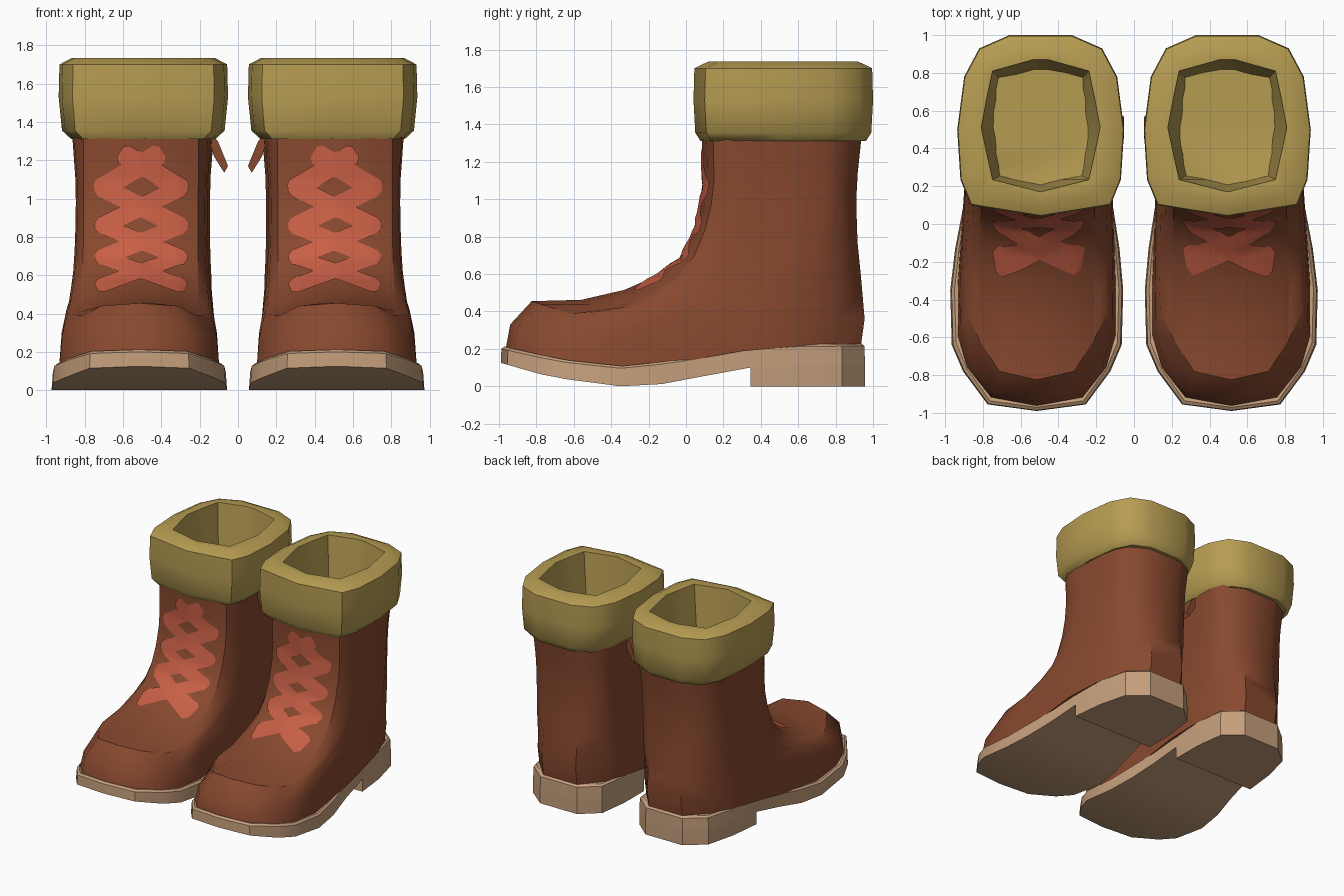
import bpy, bmesh
from mathutils import Vector
from mathutils.bvhtree import BVHTree

cube = bpy.data.objects.get("Cube")
if cube:
    bpy.data.objects.remove(cube)


def material(name, rgb):
    m = bpy.data.materials.new(name)
    m.use_nodes = True
    m.diffuse_color = (*rgb, 1)
    m.node_tree.nodes["Principled BSDF"].inputs["Base Color"].default_value = (*rgb, 1)
    return m


LEATHER = material("brown_leather", (0.245, 0.066, 0.028))
SOLE = material("tan_sole", (0.56, 0.345, 0.2))
CUFF = material("golden_cuff", (0.47, 0.335, 0.085))
LACE = material("coral_lace", (0.57, 0.113, 0.06))


def curve(pts, t):
    """Piecewise linear value at t."""
    for (a, va), (b, vb) in zip(pts, pts[1:]):
        if t <= b:
            return va + (vb - va) * max(0, (t - a) / (b - a))
    return pts[-1][1]


def finish(bm, name, mat, angle):
    """Smooth shade with sharp creases, then mirror to make the pair."""
    for f in bm.faces:
        f.smooth = True
    bm.normal_update()
    for e in bm.edges:
        if len(e.link_faces) != 2 or e.calc_face_angle(0) > angle:
            e.smooth = False
    mesh = bpy.data.meshes.new(name)
    bm.to_mesh(mesh)
    mesh.materials.append(mat)
    ob = bpy.data.objects.new(name, mesh)
    bpy.context.collection.objects.link(ob)
    ob.modifiers.new("pair", "MIRROR").use_mirror_merge = False
    tree = BVHTree.FromBMesh(bm)
    bm.free()
    return tree


def loft(name, rings, mat, angle=0.6, open_top=False, creases=()):
    """Skin closed rings and close the ends with strips of faces."""
    bm = bmesh.new()
    vs = [[bm.verts.new(p) for p in r] for r in rings]
    n = len(rings[0])
    for a, b in zip(vs, vs[1:]):
        for i in range(n):
            j = (i + 1) % n
            bm.faces.new((a[i], a[j], b[j], b[i]))
    for r in vs[:1] if open_top else (vs[0], vs[-1]):
        for i in range(n // 2):
            quad = (r[i], r[i + 1], r[n - 1 - i], r[-i])
            bm.faces.new(list(dict.fromkeys(quad)))
    bmesh.ops.recalc_face_normals(bm, faces=bm.faces)
    marked = {vs[k][i] for k, i in creases}
    for e in bm.edges:
        if marked.issuperset(e.verts):
            e.smooth = False
    return finish(bm, name, mat, angle)


def full(half, centre):
    """Half ring of (x, y, z), first point central, to a full ring."""
    return ([(curve(centre, y) + x, y, z) for x, y, z in half]
            + [(curve(centre, y) - x, y, z) for x, y, z in reversed(half[1:])])


# Centre line of a boot, bending inward at the heel
FOOT = [(-.3, .515), (.4, .502), (.9, .472)]

# Sole slab, rising at the toe
outline = [(0, -.99), (.26, -.955), (.39, -.78), (.45, -.64), (.458, -.35),
           (.435, -.13), (.395, .1), (.37, .345), (.355, .6), (.31, .835), (.165, .957)]
sole_top = [(-1, .215), (-.9, .19), (-.67, .142), (-.35, .108), (-.03, .14),
            (.3, .2), (.45, .222), (1, .228)]
sole_bottom = [(-.99, .125), (-.78, .065), (-.6, .03), (-.35, .0), (-.15, .008),
               (.1, .055), (.345, .1), (1, .12)]
loft("soles", [
    full([(x, y, curve(sole_bottom, y)) for x, y in outline], FOOT),
    full([(x * .985, y * .997, curve(sole_top, y) - .012) for x, y in outline], FOOT),
    full([(x * .95, y * .98, curve(sole_top, y)) for x, y in outline], FOOT),
], SOLE)

# Heel block
heel = [(0, .345)] + outline[7:]
loft("heels", [
    full([(x, y, 0) for x, y in heel], FOOT),
    full([(x, y, curve(sole_bottom, y)) for x, y in heel], FOOT),
], SOLE)

# Leather upper: each ring leans from the instep to the back of the ankle
# front y, z | crease x, y, z | front and back half width | back y, z
upper = [
    (-.965, .19, .37, -.76, .15, .44, .355, .935, .2),
    (-.94, .33, .35, -.74, .28, .42, .36, .955, .36),
    (-.825, .455, .3, -.62, .388, .39, .36, .943, .5),
    (-.56, .462, .305, -.42, .41, .378, .355, .935, .59),
    (-.33, .515, .305, -.2, .49, .367, .35, .926, .68),
    (-.17, .585, .303, -.06, .57, .357, .345, .918, .76),
    (-.04, .68, .3, .04, .69, .35, .342, .914, .85),
    (.03, .8, .298, .1, .83, .345, .342, .912, .93),
    (.07, .95, .298, .135, .97, .343, .343, .912, 1.03),
    (.09, 1.1, .3, .15, 1.1, .346, .346, .918, 1.14),
    (.085, 1.33, .3, .145, 1.33, .362, .362, .938, 1.33),
]
sides = [(.97, .1), (1, .25), (1, .45), (1, .62), (.95, .78), (.82, .9), (.42, 1)]
rings = []
for k, (fy, fz, cx, cy, cz, wf, wb, by, bz) in enumerate(upper):
    bow = .22 if k < 3 else .42
    half = [(0, fy, fz), (cx * .66, fy + (cy - fy) * bow, fz + (cz - fz) * bow), (cx, cy, cz)]
    for f, v in sides:
        half.append((f * (wf + (wb - wf) * v), cy + (by - cy) * v, cz + (bz - cz) * v))
    if k == 0:
        half = [(x, y, curve(sole_top, y) - .012) for x, y, z in half]
    rings.append(full(half, FOOT))
seams = [(k, i) for k in range(2, len(rings)) for i in (2, -2)] + [(2, 0), (2, 1), (2, -1)]
leather = loft("boot_uppers", rings, LEATHER, .8, True, seams)

# Folded cuff with a tapered opening
rim = [(0, .04), (.37, .1), (.425, .235), (.442, .5), (.405, .78), (.325, .93), (.165, 1)]
hole = [(0, .17), (.255, .235), (.285, .37), (.315, .51), (.285, .67), (.255, .81), (.04, .87)]
well = [(0, .235), (.19, .27), (.2, .37), (.205, .51), (.2, .66), (.2, .75), (.03, .78)]


def level(pts, z, sx=1.0, sy=1.0):
    return full([(x * sx, .52 + (y - .52) * sy, z) for x, y in pts], [(0, .494), (1, .494)])


loft("cuffs", [
    level(rim, 1.31, .85, .92), level(rim, 1.355, .96, .98), level(rim, 1.53),
    level(rim, 1.7, .99, .99), level(rim, 1.735, .84, .84),
    level(hole, 1.733), level(well, 1.0),
], CUFF, .75)

# Pull tab on the inner side
tab = [(.15, 1.34), (.105, 1.3), (.052, 1.17), (.072, 1.135), (.125, 1.22), (.155, 1.32)]
loft("pull_tabs", [[(x, y, z) for x, z in tab] for y in (.45, .57)], LEATHER)

# Crossed laces laid on the front panel
bm = bmesh.new()
knots = [(.08, 1.225), (.2, 1.055), (.2, .855), (.2, .69), (.2, .545)]
for strand in (1, -1):
    s = strand
    for k, (a, b) in enumerate(zip(knots, knots[1:])):
        p, q = Vector((s * a[0], a[1])), Vector((-s * b[0], b[1]))
        s = -s
        along = (q - p).normalized()
        across = Vector((-along.y, along.x)) * (.054 - .005 * k)
        p, q = p - along * .035, q + along * .035
        rows = []
        for i in range(17):
            t = i / 16
            w = .6 if i in (0, 16) else 1
            row = []
            for j in range(-2, 3):
                c = p.lerp(q, t) + across * (w * j / 2)
                hit, normal, _, _ = leather.ray_cast(Vector((.505 + c.x, -2, c.y)), Vector((0, 1, 0)))
                if normal.y > 0:
                    normal = -normal
                row.append(bm.verts.new(hit + normal * (.007 + .001 * strand)))
            rows.append(row)
        for r0, r1 in zip(rows, rows[1:]):
            for j in range(4):
                f = bm.faces.new((r0[j], r0[j + 1], r1[j + 1], r1[j]))
                f.normal_update()
                if f.normal.y > 0:
                    f.normal_flip()
finish(bm, "laces", LACE, 1.0)
